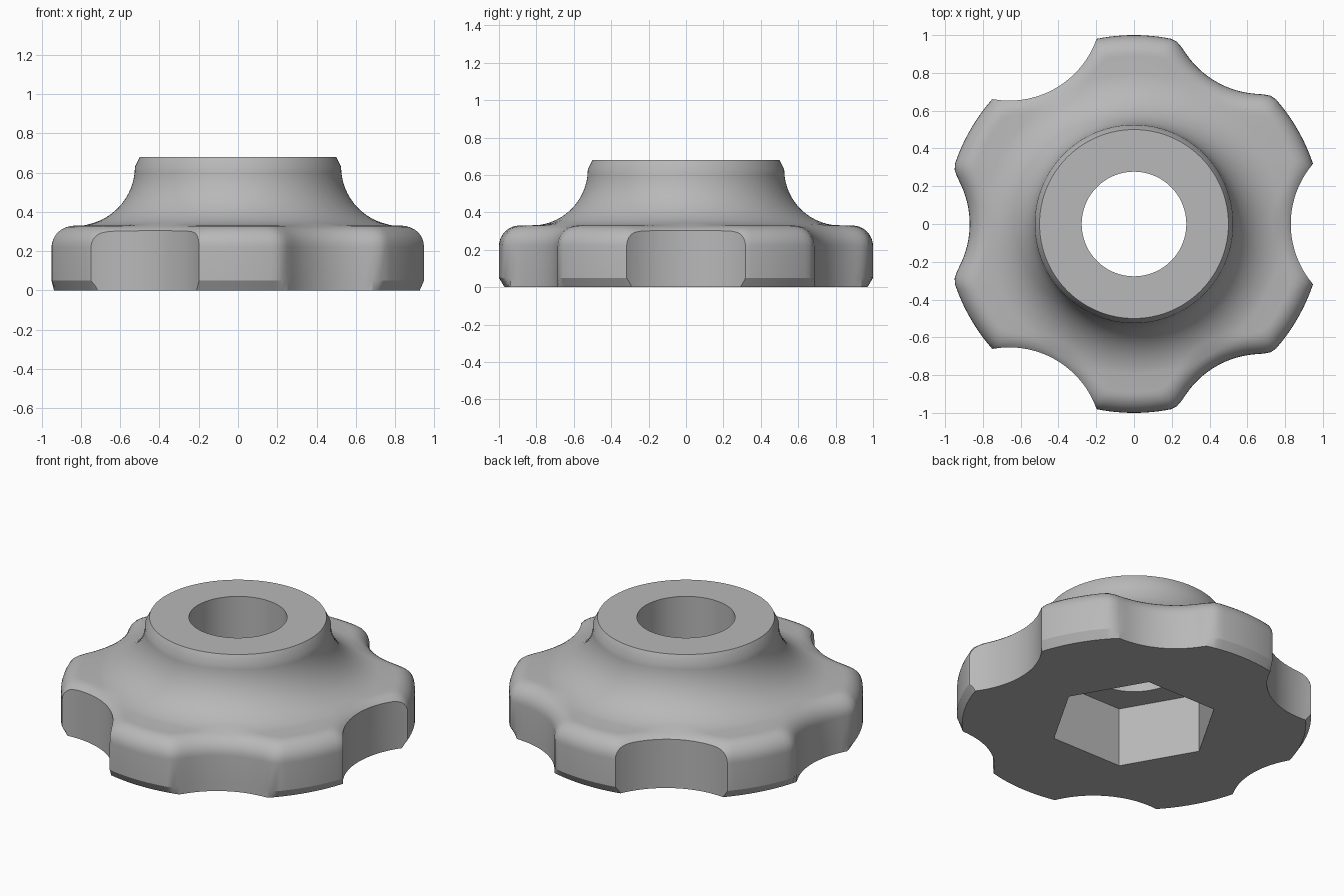
import bpy, bmesh, math
from math import sin, cos, pi, sqrt

cube = bpy.data.objects.get("Cube")
if cube:
    bpy.data.objects.remove(cube, do_unlink=True)

SEGMENTS = 192
FILLET = 0.11        # rounding of the grip's upper edge
RIM_Z = 0.33         # top of the grip
HUB_R, HUB_ARC = 0.525, 0.30
GRIP_R = 0.49        # radius of each finger scallop

grey = bpy.data.materials.new("grey_plastic")
grey.use_nodes = True
colour = (0.48, 0.48, 0.48, 1)
grey.diffuse_color = colour
grey.node_tree.nodes["Principled BSDF"].inputs["Base Color"].default_value = colour


def outline(angle, inset):
    """Radius of the six-lobed outline, offset inward."""
    phi = (angle + pi / 6) % (pi / 3) - pi / 6
    c, big, k = 1.36, GRIP_R + inset, 0.05
    lobe = 1 - inset
    root = big ** 2 - (c * sin(phi)) ** 2
    if root <= 0:
        return lobe
    scallop = c * cos(phi) - sqrt(root)
    h = max(k - abs(lobe - scallop), 0) / k
    return min(lobe, scallop) - h * h * k / 4


def hub_height(r):
    """Concave flare between the grip and the hub."""
    u = min(max(HUB_R + HUB_ARC - r, 0), HUB_ARC)
    return RIM_Z + HUB_ARC - sqrt(HUB_ARC ** 2 - u ** 2)


def column(angle):
    """Points (radius, height) from the bottom edge to the hub's top edge."""
    full = outline(angle, 0)
    pts = [(min(full, 0.97), 0), (full, 0.05)]
    for i in range(9):
        t = i / 8 * pi / 2
        r = outline(angle, FILLET * (1 - cos(t)))
        pts.append((r, RIM_Z - FILLET * (1 - sin(t))))
    start = min(HUB_R + HUB_ARC, pts[-1][0])
    pts[-1] = (pts[-1][0], hub_height(pts[-1][0]))
    t0 = math.acos((HUB_R + HUB_ARC - start) / HUB_ARC)
    for i in range(1, 15):
        t = t0 * (1 - i / 14)
        r = HUB_R + HUB_ARC * (1 - cos(t))
        pts.append((r, hub_height(r)))
    return pts + [(0.50, 0.68)]


# Knob body: lobed rim, flared hub and closed ends
bm = bmesh.new()
columns = []
for s in range(SEGMENTS):
    a = 2 * pi * s / SEGMENTS
    columns.append([bm.verts.new((r * cos(a), r * sin(a), z)) for r, z in column(a)])
for s, col in enumerate(columns):
    nxt = columns[(s + 1) % SEGMENTS]
    for j in range(len(col) - 1):
        bm.faces.new((col[j], nxt[j], nxt[j + 1], col[j + 1]))
bm.faces.new([col[0] for col in reversed(columns)])
bm.faces.new([col[-1] for col in columns])
bmesh.ops.recalc_face_normals(bm, faces=bm.faces)
mesh = bpy.data.meshes.new("knob")
bm.to_mesh(mesh)
bm.free()
knob = bpy.data.objects.new("knob", mesh)
bpy.context.collection.objects.link(knob)
mesh.materials.append(grey)


def cut(name, sides, radius, x, y, z0, z1, turn=0):
    """Subtract an upright prism from the knob."""
    bpy.ops.mesh.primitive_cylinder_add(vertices=sides, radius=radius, depth=z1 - z0,
                                        location=(x, y, (z0 + z1) / 2), rotation=(0, 0, turn))
    cutter = bpy.context.object
    cutter.name = name
    cutter.hide_render = True
    cutter.data.materials.append(grey)
    mod = knob.modifiers.new(name, "BOOLEAN")
    mod.operation, mod.solver, mod.object = "DIFFERENCE", "EXACT", cutter
    bpy.context.view_layer.objects.active = knob
    bpy.ops.object.modifier_apply(modifier=name)
    bpy.data.objects.remove(cutter, do_unlink=True)


# Three deeper, sharp-edged scallops
for i in range(3):
    a = i * 2 * pi / 3
    cut("scallop_cutter", 128, GRIP_R, 1.32 * cos(a), 1.32 * sin(a), -0.2, 0.9)

# Hexagonal nut pocket below and round bore above
cut("nut_pocket_cutter", 6, 0.48, 0, 0, -0.2, 0.37, pi / 6)
cut("bore_cutter", 96, 0.277, 0, 0, 0.2, 0.9)

# Smooth curves with crisp edges
bpy.ops.object.select_all(action="DESELECT")
knob.select_set(True)
bpy.context.view_layer.objects.active = knob
bpy.ops.object.shade_smooth_by_angle(angle=math.radians(25))
